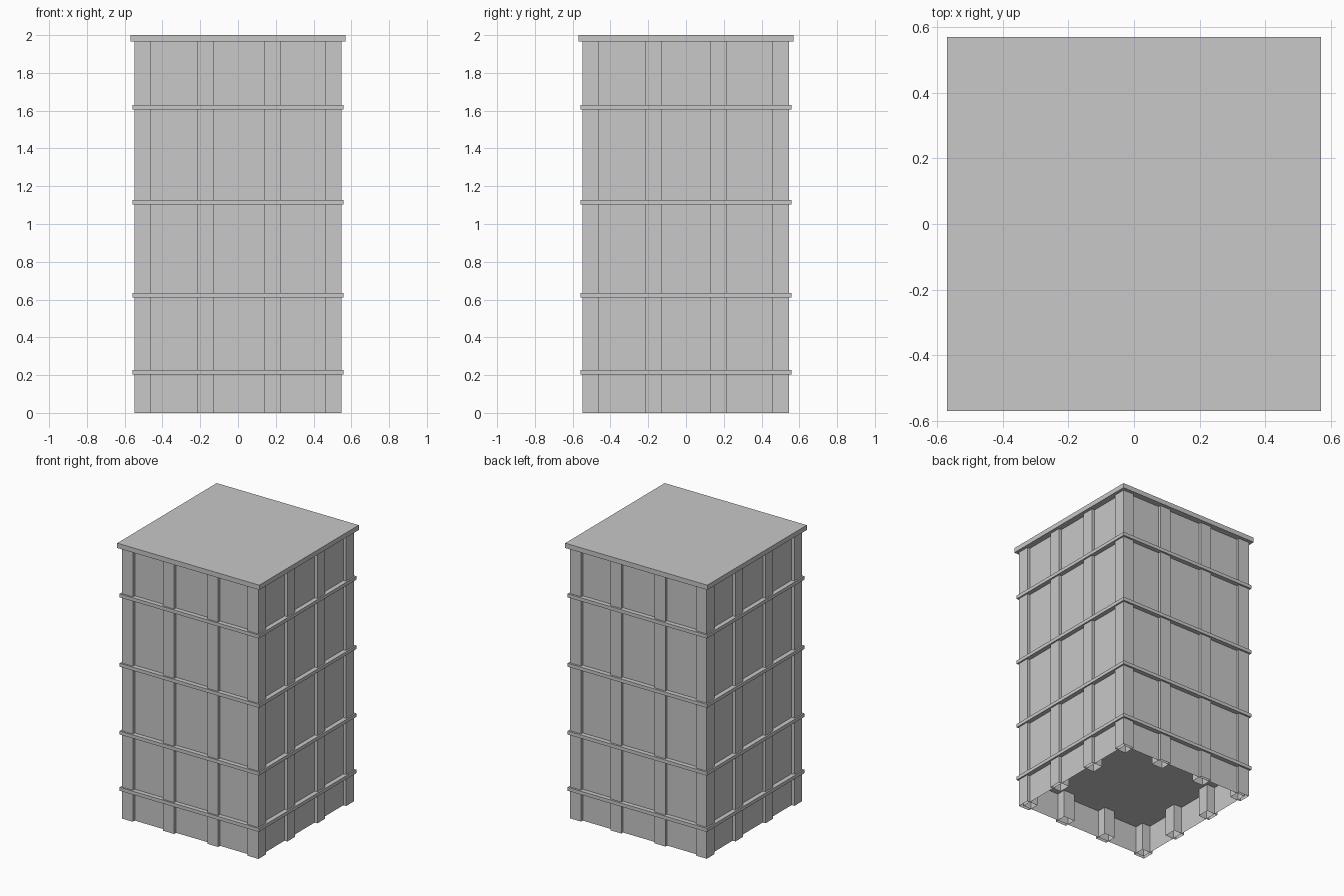
import bpy
import bmesh
from mathutils import Matrix, Vector

cube = bpy.data.objects.get("Cube")
if cube:
    bpy.data.objects.remove(cube, do_unlink=True)

# Single concrete colour
concrete = bpy.data.materials.new("concrete_grey")
concrete.use_nodes = True
GREY = (0.58, 0.58, 0.58, 1.0)
concrete.diffuse_color = GREY
concrete.node_tree.nodes["Principled BSDF"].inputs["Base Color"].default_value = GREY


def box(name, x, y, z, open_bottom=False, open_top=False):
    """Box from (min, max) ranges, optionally without its end faces."""
    bm = bmesh.new()
    centre = Vector([(a + b) / 2 for a, b in (x, y, z)])
    size = [b - a for a, b in (x, y, z)]
    bmesh.ops.create_cube(bm, size=1, matrix=Matrix.Translation(centre) @ Matrix.Diagonal((*size, 1)))
    bm.normal_update()
    drop = [f for f in bm.faces
            if (open_bottom and f.normal.z < -0.9) or (open_top and f.normal.z > 0.9)]
    bmesh.ops.delete(bm, geom=drop, context='FACES')
    mesh = bpy.data.meshes.new(name)
    bm.to_mesh(mesh)
    bm.free()
    mesh.materials.append(concrete)
    obj = bpy.data.objects.new(name, mesh)
    bpy.context.collection.objects.link(obj)
    return obj


def span(half):
    return (-half, half)


ROOF_BASE = 1.965

# Roof slab and the floor slabs that show as bands
box("roof_slab", span(0.57), span(0.57), (ROOF_BASE, 2.0))
for i, z in enumerate((0.203, 0.611, 1.103, 1.606)):
    box(f"floor_slab_{i + 1}", span(0.559), span(0.559), (z, z + 0.025))

# Thin curtain walls set back from the column faces, open underneath
box("outer_walls", span(0.526), span(0.526), (0, ROOF_BASE), open_bottom=True, open_top=True)

# Square columns around the perimeter, hollow at the foot
HALF = 0.044
columns_x = (-0.504, -0.173, 0.181, 0.504)
columns_y = (-0.504, -0.173, 0.172, 0.501)
for i, cx in enumerate(columns_x):
    for j, cy in enumerate(columns_y):
        if i in (0, 3) or j in (0, 3):
            box(f"column_{i + 1}_{j + 1}", (cx - HALF, cx + HALF), (cy - HALF, cy + HALF),
                (0, ROOF_BASE), open_bottom=True)
